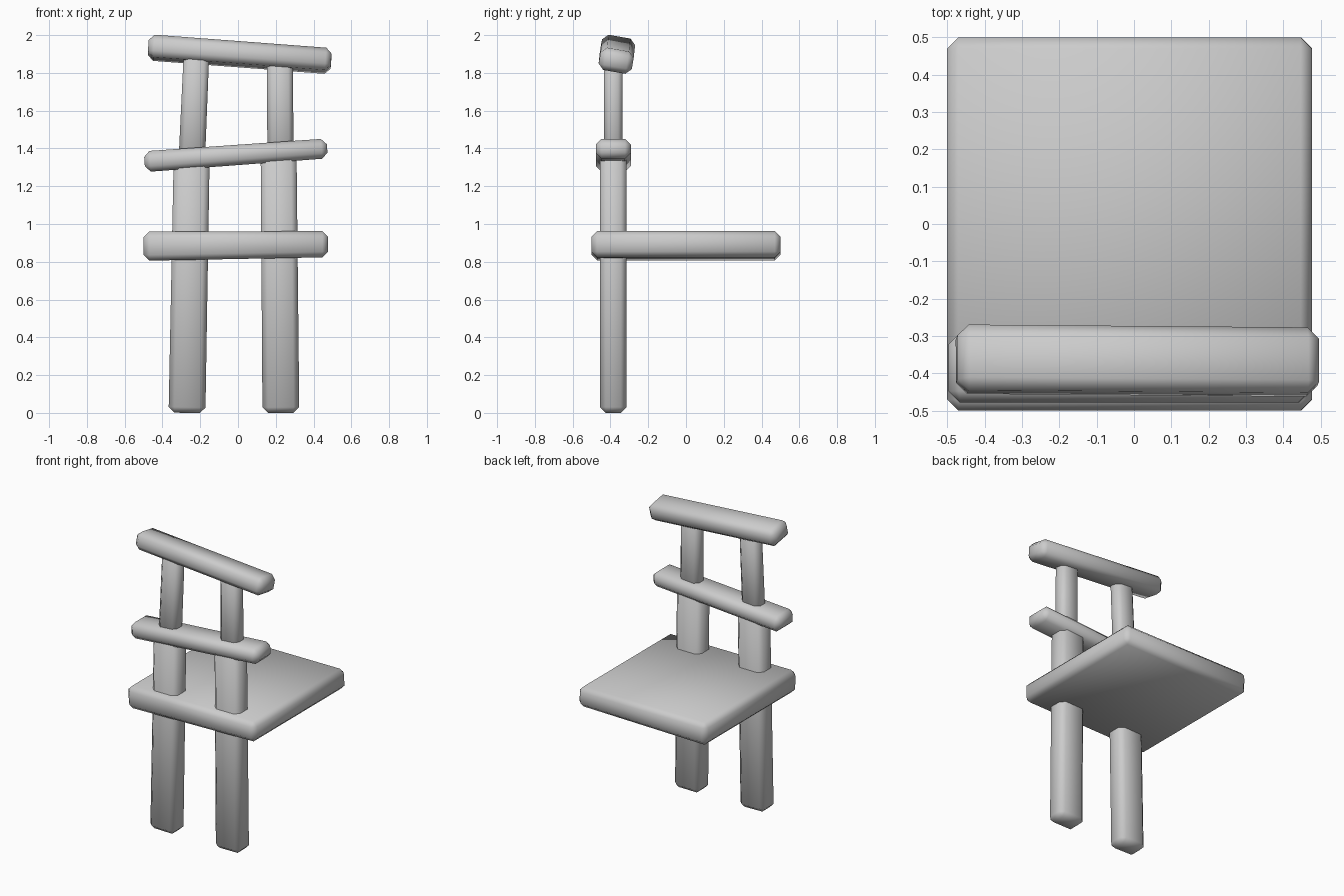
import bpy, bmesh, math
from mathutils import Vector, Matrix

cube = bpy.data.objects.get("Cube")
if cube:
    bpy.data.objects.remove(cube, do_unlink=True)

grey = bpy.data.materials.new("light grey")
grey.use_nodes = True
grey.diffuse_color = (0.6, 0.6, 0.6, 1)
grey.node_tree.nodes["Principled BSDF"].inputs["Base Color"].default_value = (0.6, 0.6, 0.6, 1)


def beam(name, start, end, size_start, size_end, roll=0.0, chamfer=0.03):
    """Tapered beam; sizes are (side, depth) across its axis."""
    start, end = Vector(start), Vector(end)
    axis = (end - start).normalized()
    # Horizontal beams measure side along y, upright ones along x
    hint = Vector((1, 0, 0)) if abs(axis.z) > 0.7 else Vector((0, 1, 0))
    side = (hint - axis * hint.dot(axis)).normalized()
    side = Matrix.Rotation(math.radians(roll), 3, axis) @ side
    depth = axis.cross(side)
    bm = bmesh.new()
    rings = []
    for centre, (w, d) in ((start, size_start), (end, size_end)):
        rings.append([bm.verts.new(centre + side * (w / 2 * i) + depth * (d / 2 * j))
                      for i, j in ((-1, -1), (1, -1), (1, 1), (-1, 1))])
    low, high = rings
    bm.faces.new(low[::-1])
    bm.faces.new(high)
    for i in range(4):
        k = (i + 1) % 4
        bm.faces.new((low[i], low[k], high[k], high[i]))
    bmesh.ops.bevel(bm, geom=bm.edges[:], offset=chamfer, segments=1,
                    affect='EDGES', clamp_overlap=True)
    bmesh.ops.recalc_face_normals(bm, faces=bm.faces[:])
    for face in bm.faces:
        face.smooth = True
    mesh = bpy.data.meshes.new(name)
    bm.to_mesh(mesh)
    bm.free()
    mesh.materials.append(grey)
    obj = bpy.data.objects.new(name, mesh)
    bpy.context.collection.objects.link(obj)
    return obj


# Seat slab
beam("seat", (-0.5, 0, 0.883), (0.477, 0, 0.893), (1.0, 0.155), (1.0, 0.138))

# Legs running up through the seat, with narrower back posts above
y = -0.385
for label, foot, knee, neck, top in (("right", -0.27, -0.245, -0.245, -0.22),
                                     ("left", 0.227, 0.215, 0.225, 0.222)):
    beam(label + "_leg", (foot, y, 0), (knee, y, 1.37), (0.195, 0.14), (0.19, 0.14))
    beam(label + "_back_post", (neck, y, 1.33), (top, y, 1.9),
         (0.14, 0.1), (0.135, 0.1), chamfer=0.025)

# Crooked back rails
beam("middle_rail", (-0.495, y, 1.33), (0.472, y, 1.4), (0.185, 0.11), (0.185, 0.105))
beam("top_rail", (-0.475, -0.362, 1.935), (0.493, -0.37, 1.862),
     (0.178, 0.12), (0.178, 0.12), roll=-10)
